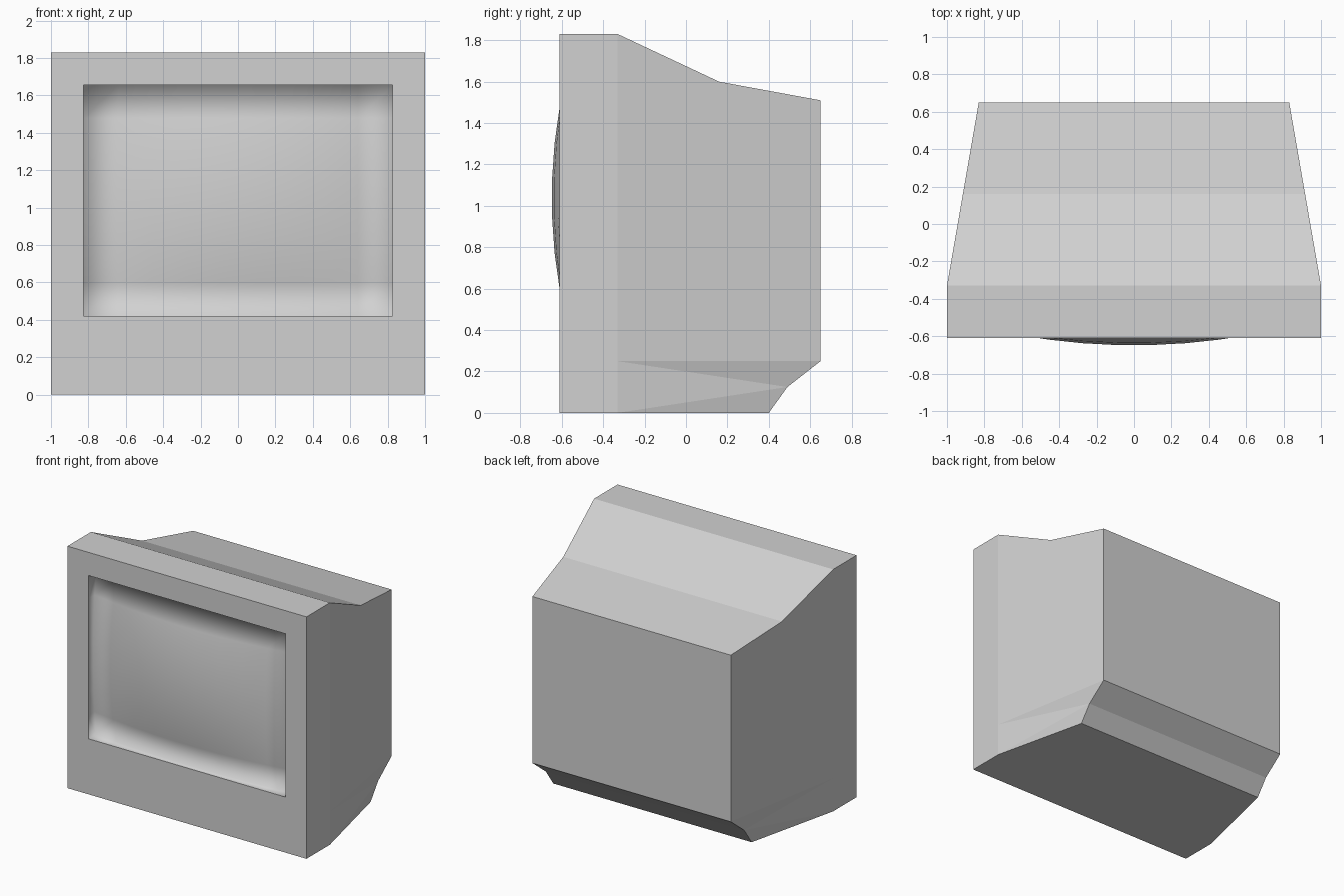
import bpy, bmesh

if "Cube" in bpy.data.objects:
    bpy.data.objects.remove(bpy.data.objects["Cube"])

FRONT = -0.61
OPEN_X, OPEN_Z0, OPEN_Z1 = 0.825, 0.42, 1.655

grey = bpy.data.materials.new("light_grey_plastic")
grey.diffuse_color = (0.64, 0.64, 0.64, 1)
grey.use_nodes = True
grey.node_tree.nodes["Principled BSDF"].inputs["Base Color"].default_value = grey.diffuse_color


def finish(bm, name):
    me = bpy.data.meshes.new(name)
    bm.to_mesh(me)
    bm.free()
    me.materials.append(grey)
    ob = bpy.data.objects.new(name, me)
    bpy.context.collection.objects.link(ob)
    return ob


# Casing: side outline as (half width, y, z), mirrored in x
pts = {
    "A": (1, FRONT, 0), "B": (1, -0.33, 0), "C": (0.83, 0.40, 0),
    "D": (0.83, 0.49, 0.125), "E": (0.83, 0.65, 0.25), "F": (0.83, 0.65, 1.51),
    "G": (0.915, 0.16, 1.60), "H": (1, -0.33, 1.83), "I": (1, FRONT, 1.83),
    "J": (1, -0.33, 0.25),
    "p": (OPEN_X, FRONT, OPEN_Z0), "q": (OPEN_X, FRONT, OPEN_Z1),
}
bm = bmesh.new()
right = {k: bm.verts.new(v) for k, v in pts.items()}
left = {k: bm.verts.new((-v[0], v[1], v[2])) for k, v in pts.items()}

# Side walls, with the tucked-in lower corner, and the bezel sides
for face in ("ABJHI", "JEFGH", "JDE", "JBD", "BCD", "ApqI"):
    for side in (right, left):
        bm.faces.new([side[k] for k in face])
# Strips running across the casing, and bezel top and bottom
for a, b in ("AB", "BC", "CD", "DE", "EF", "FG", "GH", "HI", "Ap", "qI"):
    bm.faces.new([right[a], right[b], left[b], left[a]])
bmesh.ops.recalc_face_normals(bm, faces=bm.faces)
finish(bm, "casing")

# Screen: bulging glass with the recess walls blended into it
NX, NZ = 9, 7
bm = bmesh.new()
grid = []
for j in range(NZ + 1):
    v = 2 * j / NZ - 1
    row = []
    for i in range(NX + 1):
        u = 2 * i / NX - 1
        y = -0.65 + 0.10 * u * u + 0.076 * v * v - 0.046 * u * u * v * v
        z = (OPEN_Z0 + OPEN_Z1) / 2 + v * (OPEN_Z1 - OPEN_Z0) / 2
        row.append(bm.verts.new((u * OPEN_X, y, z)))
    grid.append(row)
for j in range(NZ):
    for i in range(NX):
        bm.faces.new([grid[j][i], grid[j][i + 1], grid[j + 1][i + 1], grid[j + 1][i]])
rim = [e for e in bm.edges if e.is_boundary]
ext = bmesh.ops.extrude_edge_only(bm, edges=rim)
for g in ext["geom"]:
    if isinstance(g, bmesh.types.BMVert):
        g.co.y = FRONT
bmesh.ops.recalc_face_normals(bm, faces=bm.faces)
bm.faces.ensure_lookup_table()
bm.normal_update()
middle = min(bm.faces, key=lambda f: f.calc_center_median().y)
if middle.normal.y > 0:
    bmesh.ops.reverse_faces(bm, faces=bm.faces[:])
for f in bm.faces:
    f.smooth = True
finish(bm, "screen")
